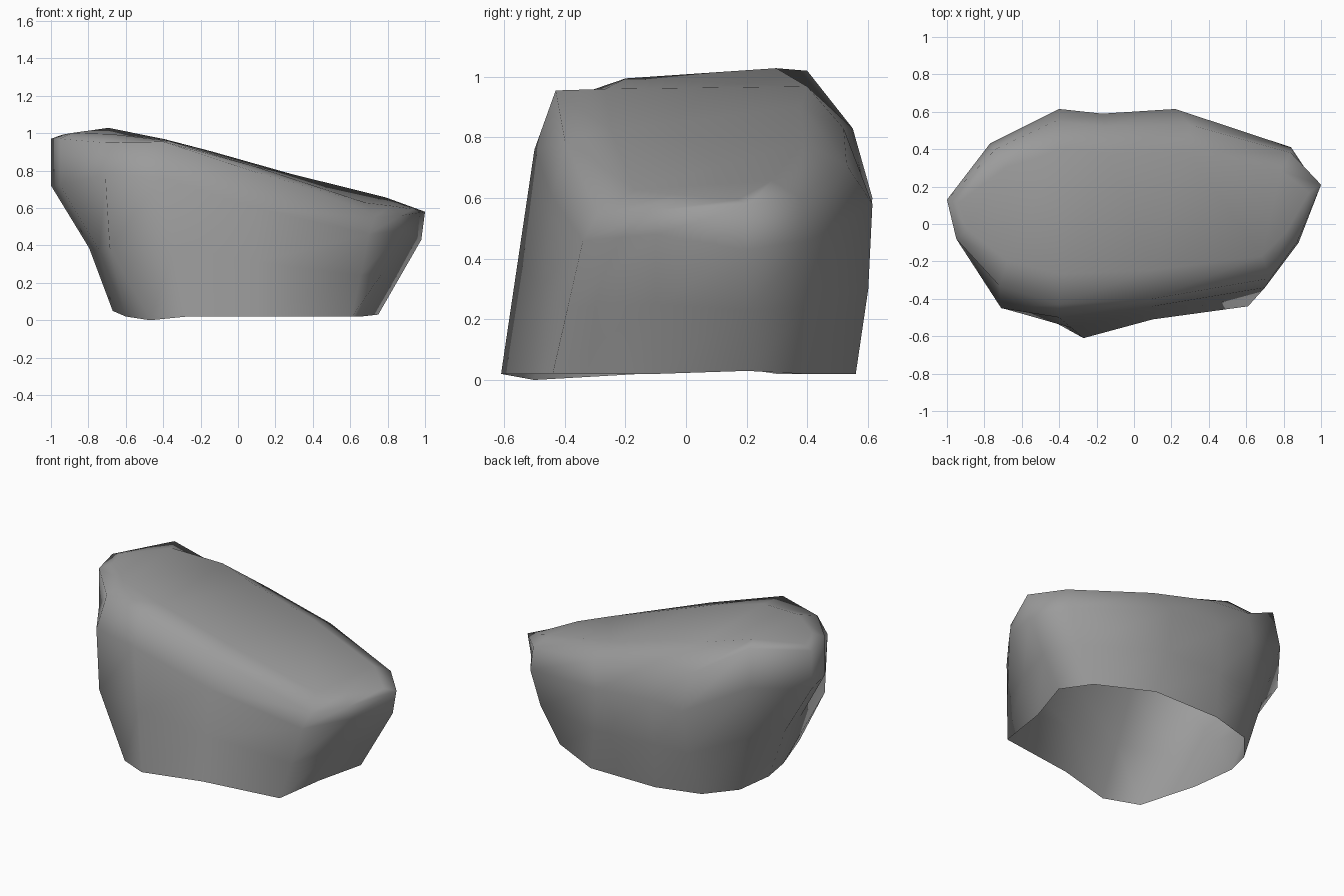
import bpy
import bmesh
from mathutils import Vector

default_cube = bpy.data.objects.get("Cube")
if default_cube:
    bpy.data.objects.remove(default_cube, do_unlink=True)

# Stone material
stone = bpy.data.materials.new("stone_grey")
stone.use_nodes = True
colour = (0.33, 0.33, 0.33, 1)
stone.diffuse_color = colour
stone.node_tree.nodes["Principled BSDF"].inputs["Base Color"].default_value = colour

# Cross-sections, counter-clockwise from the front right corner
base = [(-.47, -.5, 0), (-.27, -.61, .02), (.1, -.51, .02), (.61, -.44, .02),
        (.66, -.1, .02), (.75, .2, .03), (.64, .39, .02), (.3, .56, .02),
        (-.17, .56, .02), (-.45, .48, .02), (-.6, .3, .02), (-.67, .1, .05),
        (-.6, -.15, .02)]
shoulder = [(-.71, -.45, .78), (-.4, -.5, .76), (.1, -.44, .6), (.7, -.34, .46),
            (.88, -.1, .48), (.98, .2, .43), (.84, .41, .46), (.22, .615, .58),
            (-.17, .59, .6), (-.4, .615, .6), (-.77, .43, .78), (-1, .13, .72),
            (-.95, -.08, .72)]
rim = [(-.72, -.33, .95), (-.4, -.43, .955), (.1, -.4, .79), (.73, -.29, .55),
       (.87, -.1, .56), (1, .21, .58), (.84, .38, .6), (.3, .53, .71),
       (-.15, .52, .83), (-.42, .55, .83), (-.74, .4, 1.02), (-1, .13, .97),
       (-.95, -.08, .97)]

# How far each wall has flared out at half height
flare = [.9, .5, .5, .5, .5, .5, .65, .75, .75, .7, .5, .38, .4]
middle = []
for low, high, amount in zip(base, shoulder, flare):
    point = Vector(low).lerp(Vector(high), amount)
    point.z = (low[2] + high[2]) / 2
    middle.append(point)

# Height of the sloping ridge along its length
slope = [(-1, .99), (-.86, 1.03), (-.7, 1.03), (-.4, .97), (.1, .84),
         (.45, .73), (.78, .66), (1, .58)]


def ridge_height(x):
    for (xa, za), (xb, zb) in zip(slope, slope[1:]):
        if x <= xb:
            return za + (zb - za) * (x - xa) / (xb - xa)
    return slope[-1][1]


def inset_crown(point):
    # The ridge runs along the back, so the front crown stays lower
    inner = Vector(point).lerp(Vector((point[0] * .8, .08, 0)), .32)
    rise = 1 if point[1] > .3 else .6
    inner.z = point[2] + (ridge_height(inner.x) - point[2]) * rise
    return inner


crown = [inset_crown(p) for p in rim]

# Rock shell, left open underneath
bm = bmesh.new()
rings = [[bm.verts.new(p) for p in ring]
         for ring in (base, middle, shoulder, rim, crown)]
count = len(base)
for lower, upper in zip(rings, rings[1:]):
    for i in range(count):
        j = (i + 1) % count
        bm.faces.new((lower[i], lower[j], upper[j], upper[i]))

# Close the top with strips running from front to back
top = rings[-1]
for k in range(-1, 4):
    bm.faces.new((top[k], top[k + 1], top[9 - k], top[10 - k]))
bm.faces.new((top[4], top[5], top[6]))
bmesh.ops.recalc_face_normals(bm, faces=bm.faces)
for face in bm.faces:
    face.smooth = True

mesh = bpy.data.meshes.new("rock")
bm.to_mesh(mesh)
bm.free()
mesh.materials.append(stone)
rock = bpy.data.objects.new("rock", mesh)
bpy.context.collection.objects.link(rock)
